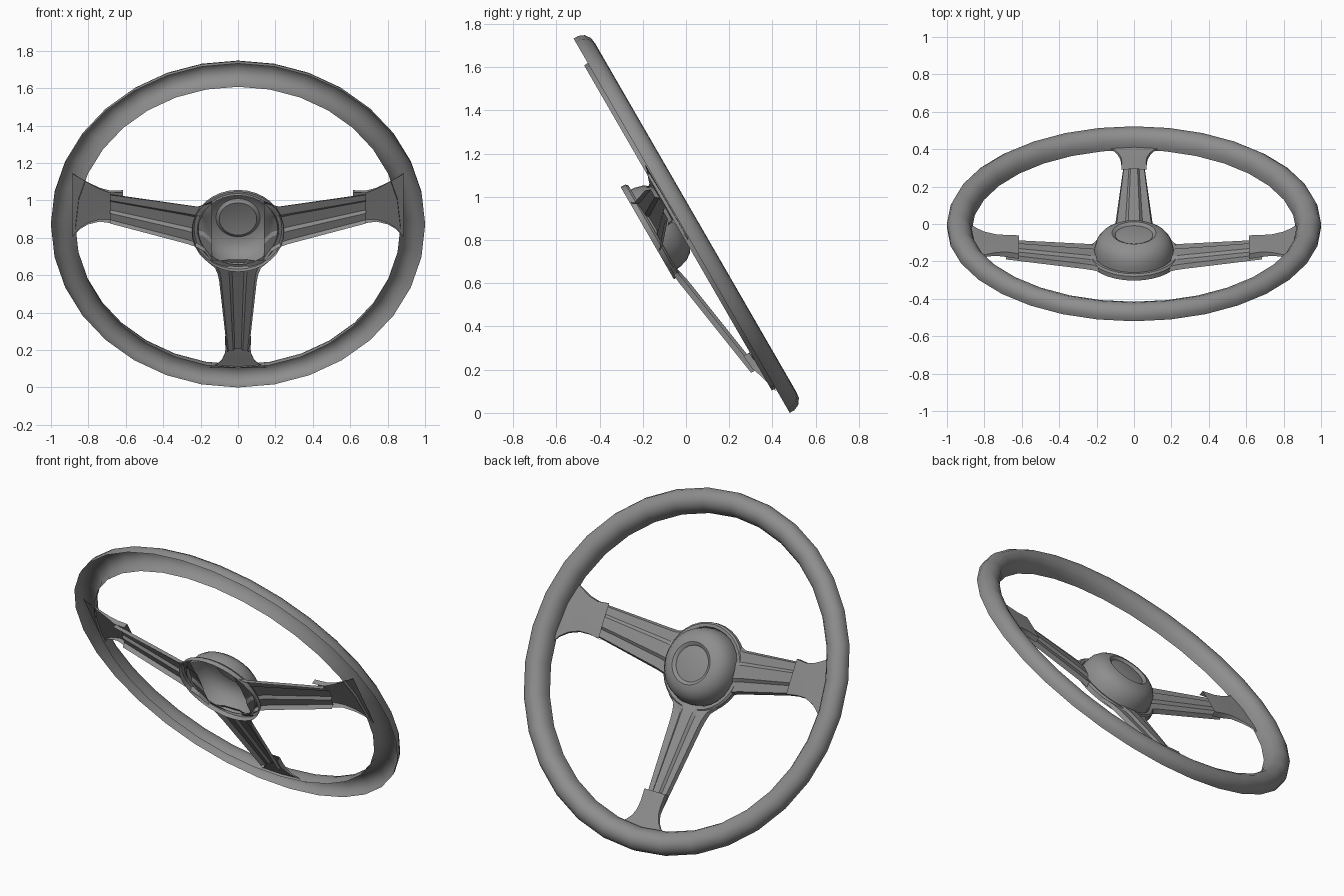
import bpy, bmesh, math
from mathutils import Matrix

old = bpy.data.objects.get("Cube")
if old:
    bpy.data.objects.remove(old)

grey = bpy.data.materials.new("satin grey")
grey.use_nodes = True
COLOUR = (0.27, 0.27, 0.27, 1)
grey.diffuse_color = COLOUR
grey.node_tree.nodes["Principled BSDF"].inputs["Base Color"].default_value = COLOUR

# Wheel frame: x across, y up along the wheel, -z towards the driver
TILT = Matrix.Translation((0, -0.02, 0.866)) @ Matrix.Rotation(math.radians(120), 4, "X")
HUB_Y = 0.05


def sheet(name, rows, closed=False, angle=35):
    """Skin rows of points into an open sheet facing the driver."""
    bm = bmesh.new()
    grid = [[bm.verts.new(p) for p in row] for row in rows]
    pairs = list(zip(grid, grid[1:]))
    if closed:
        pairs.append((grid[-1], grid[0]))
    for a, b in pairs:
        for i in range(len(a) - 1):
            bm.faces.new((a[i], a[i + 1], b[i + 1], b[i]))
    bmesh.ops.remove_doubles(bm, verts=bm.verts, dist=1e-5)
    bm.normal_update()
    if sum(f.normal.z * f.calc_area() for f in bm.faces) > 0:
        bmesh.ops.reverse_faces(bm, faces=bm.faces)
    bm.transform(TILT)
    mesh = bpy.data.meshes.new(name)
    bm.to_mesh(mesh)
    bm.free()
    mesh.materials.append(grey)
    obj = bpy.data.objects.new(name, mesh)
    bpy.context.collection.objects.link(obj)
    bpy.ops.object.select_all(action="DESELECT")
    obj.select_set(True)
    bpy.context.view_layer.objects.active = obj
    bpy.ops.object.shade_smooth_by_angle(angle=math.radians(angle))


def revolve(name, profile, steps, cy=0):
    """Spin (radius, height towards driver) points around the wheel axis."""
    rows = []
    for k in range(steps):
        a = 2 * math.pi * k / steps
        rows.append([(r * math.cos(a), cy + r * math.sin(a), -n) for r, n in profile])
    sheet(name, rows, closed=True)


def arm(name, stations, section, place):
    """Loft a cross-section along (distance, low, high, height, relief) stations."""
    rows = []
    for s, lo, hi, n, relief in stations:
        mid, half = (lo + hi) / 2, (hi - lo) / 2
        rows.append([place(s, mid + t * half, -(n + h * relief)) for t, h in section])
    sheet(name, rows, angle=25)


# Rim: half tube, open at the back
revolve("rim", [(1.0, 0), (1.0, 0.025), (0.988, 0.052), (0.962, 0.071), (0.93, 0.075),
                (0.899, 0.062), (0.88, 0.038), (0.87, 0.01), (0.868, -0.02)], 32)

# Hub: hollow dome with a shallow button, and the flange around it
revolve("hub_dome", [(0.214, -0.135), (0.211, -0.1), (0.2, -0.06), (0.178, -0.03),
                     (0.148, -0.01), (0.118, -0.003), (0.108, -0.008), (0.1, -0.016),
                     (0.06, -0.01), (0, -0.008)], 32, HUB_Y)
revolve("hub_flange", [(0.214, -0.135), (0.218, -0.122), (0.235, -0.12), (0.245, -0.13),
                       (0.247, -0.155)], 32, HUB_Y)

# Ribbed channel for the spokes, plain folded channel for the end brackets
RIBBED = [(-1, -0.025), (-0.9, 0), (-0.45, 0), (-0.3, 0.014),
          (0.3, 0.014), (0.45, 0), (0.9, 0), (1, -0.025)]
FOLDED = [(-1, -0.03), (-0.97, 0), (0, 0.002), (0.97, 0), (1, -0.03)]

side_spoke = [(0.14, -0.14, 0.235, -0.135, 0.5), (0.18, -0.075, 0.215, -0.13, 0.8),
              (0.22, -0.05, 0.2, -0.122, 1), (0.27, -0.035, 0.202, -0.112, 1),
              (0.685, 0.05, 0.226, -0.04, 1)]
side_bracket = [(0.615, 0.033, 0.236, -0.026, 1), (0.685, 0.043, 0.229, -0.018, 1),
                (0.74, 0.042, 0.244, -0.014, 0.6), (0.8, 0.02, 0.275, -0.01, 0.4),
                (0.845, -0.015, 0.3, -0.006, 0.2), (0.885, -0.07, 0.328, -0.004, 0.1)]
for label, sign in (("left", 1), ("right", -1)):
    across = lambda s, t, z: (sign * s, t, z)
    arm(label + "_spoke", side_spoke, RIBBED, across)
    arm(label + "_bracket", side_bracket, FOLDED, across)

lower_spoke = [(0.14, 0.165, -0.13, 0.5), (0.18, 0.122, -0.125, 0.8), (0.22, 0.108, -0.118, 1),
               (0.27, 0.1, -0.11, 1), (0.75, 0.057, -0.037, 1)]
lower_bracket = [(0.665, 0.07, -0.024, 1), (0.735, 0.067, -0.018, 1), (0.78, 0.072, -0.014, 0.6),
                 (0.82, 0.088, -0.01, 0.4), (0.85, 0.115, -0.006, 0.2), (0.878, 0.16, -0.004, 0.1)]
down = lambda s, t, z: (t, -s, z)
for name, path, section in (("lower_spoke", lower_spoke, RIBBED),
                            ("lower_bracket", lower_bracket, FOLDED)):
    arm(name, [(s, -w, w, n, f) for s, w, n, f in path], section, down)
